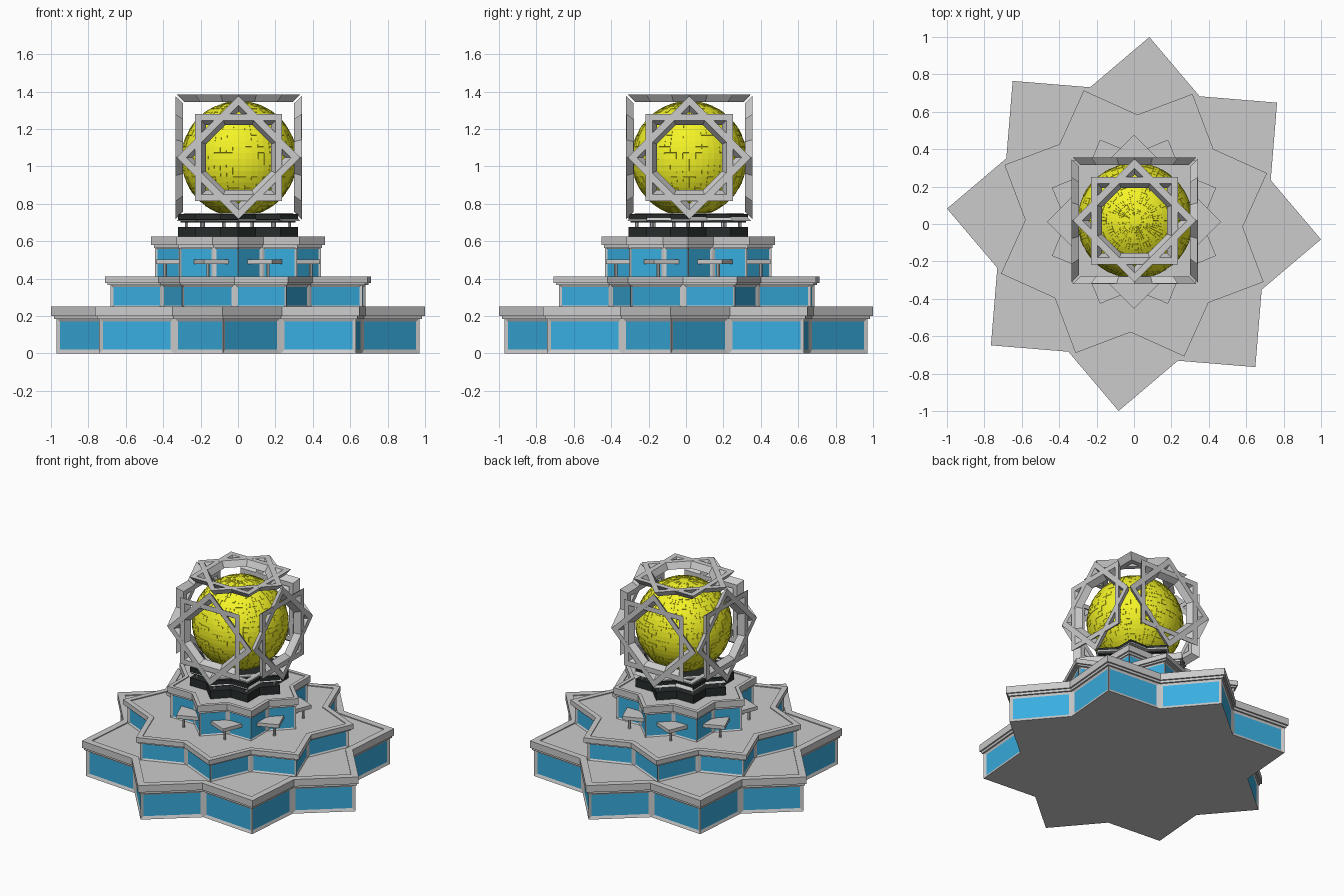
import bpy, bmesh, math, random
from mathutils import Vector

if "Cube" in bpy.data.objects:
    bpy.data.objects.remove(bpy.data.objects["Cube"])

random.seed(4)


def material(name, color):
    m = bpy.data.materials.new(name)
    m.diffuse_color = (*color, 1)
    m.use_nodes = True
    m.node_tree.nodes["Principled BSDF"].inputs["Base Color"].default_value = m.diffuse_color
    return m


GREY = material("stone_grey", (0.62, 0.62, 0.62))
BLUE = material("window_blue", (0.04, 0.42, 0.74))
BLACK = material("black", (0.02, 0.025, 0.025))
YELLOW = material("yellow", (0.9, 0.9, 0.02))


def make(name, bm, *mats):
    bmesh.ops.recalc_face_normals(bm, faces=bm.faces)
    me = bpy.data.meshes.new(name)
    bm.to_mesh(me)
    bm.free()
    for m in mats:
        me.materials.append(m)
    ob = bpy.data.objects.new(name, me)
    bpy.context.collection.objects.link(ob)
    return ob


# Eight-pointed star made of two overlapping squares
VALLEY = math.cos(math.pi / 4) / math.cos(math.pi / 8)


def star(r, rot, z, c):
    pts = []
    for i in range(16):
        a = math.radians(rot + 22.5 * i)
        k = r if i % 2 == 0 else r * VALLEY
        pts.append((c[0] + k * math.cos(a), c[1] + k * math.sin(a), z))
    return pts


def star_loft(profile, rot, c):
    """Stack star outlines given as (radius, z) into a closed solid."""
    bm = bmesh.new()
    rings = [[bm.verts.new(p) for p in star(r, rot, z, c)] for r, z in profile]
    sides = []
    for a, b in zip(rings, rings[1:]):
        for i in range(16):
            j = (i + 1) % 16
            sides.append(bm.faces.new((a[i], a[j], b[j], b[i])))
    bm.faces.new(rings[0][::-1])
    bm.faces.new(rings[-1])
    return bm, sides


def tier(name, r, wall_r, rot, z0, z1, z2, frame, rim, c):
    # Walls with recessed blue windows
    bm, sides = star_loft([(wall_r, z0), (wall_r, z1 + 0.005)], rot, c)
    bmesh.ops.recalc_face_normals(bm, faces=bm.faces)
    bmesh.ops.inset_individual(bm, faces=sides, thickness=frame, depth=-0.008,
                               use_even_offset=True)
    for f in sides:
        f.material_index = 1
    make(name + "_walls", bm, GREY, BLUE)
    # Stepped cornice with a slightly sunken roof
    zs = z1 + 0.25 * (z2 - z1)
    bm, _ = star_loft([(r - 0.015, z1), (r - 0.015, zs), (r, zs), (r, z2),
                       (r - rim, z2), (r - rim, z2 - 0.006)], rot, c)
    make(name + "_cornice", bm, GREY)


tier("lower_tier", 1.003, 0.975, -4.7, 0.0, 0.185, 0.25, 0.02, 0.065, (0, 0))
tier("middle_tier", 0.76, 0.73, 20.7, 0.24, 0.365, 0.41, 0.015, 0.05, (0, 0.003))
C = (0.0, 0.012)
tier("upper_tier", 0.465, 0.445, 0, 0.40, 0.565, 0.625, 0.012, 0.035, C)

# Awnings: a second star poking out of the upper tier's valleys
bm, _ = star_loft([(0.475, 0.477), (0.475, 0.502)], 22.5, C)
make("awnings", bm, GREY)


def pegs(name, count, rot, radius, size, z0, z1):
    bm = bmesh.new()
    for i in range(count):
        a = math.radians(rot + 360 / count * i)
        res = bmesh.ops.create_cone(bm, cap_ends=True, segments=8, radius1=size,
                                    radius2=size, depth=z1 - z0)
        bmesh.ops.translate(bm, verts=res["verts"], vec=(
            C[0] + radius * math.cos(a), C[1] + radius * math.sin(a), (z0 + z1) / 2))
    make(name, bm, GREY)


pegs("awning_posts", 8, 22.5, 0.42, 0.009, 0.40, 0.48)

# Black star pedestal: two plates held apart by pegs
bm, _ = star_loft([(0.32, 0.612), (0.32, 0.675)], 0, C)
make("pedestal_lower_plate", bm, BLACK)
bm, _ = star_loft([(0.308, 0.70), (0.308, 0.712), (0.32, 0.715), (0.32, 0.745)], 0, C)
make("pedestal_upper_plate", bm, BLACK)
pegs("pedestal_outer_pegs", 8, 0, 0.275, 0.009, 0.67, 0.705)
pegs("pedestal_inner_pegs", 8, 22.5, 0.2, 0.009, 0.67, 0.705)

# Yellow globe with randomly raised tiles
bm = bmesh.new()
bmesh.ops.create_uvsphere(bm, u_segments=56, v_segments=30, radius=0.308)
tiles = [f for f in bm.faces if len(f.verts) == 4 and random.random() < 0.45]
bmesh.ops.inset_individual(bm, faces=tiles, thickness=0.0008, depth=0.002)
globe = make("globe", bm, YELLOW)
globe.location = (0.006, 0.017, 1.04)

# Cage: a star of two mitred square frames on each of six sides
D, R, BAR, INNER = 0.338, 0.33, 0.05, 0.88
bm = bmesh.new()
for axis in range(3):
    for side in (-1, 1):
        for turn in (0, 45):
            d = D - (0.0006 if turn else 0)

            def loop(radius, scale):
                vs = []
                for k in range(4):
                    a = math.radians(turn + 90 * k)
                    p = Vector((0, 0, 0))
                    p[axis] = side * d
                    p[(axis + 1) % 3] = radius * math.cos(a)
                    p[(axis + 2) % 3] = radius * math.sin(a)
                    vs.append(bm.verts.new(p * scale))
                return vs

            loops = [loop(R, 1), loop(R - BAR, 1), loop(R - BAR, INNER), loop(R, INNER)]
            for n in range(4):
                a, b = loops[n], loops[(n + 1) % 4]
                for k in range(4):
                    j = (k + 1) % 4
                    bm.faces.new((a[k], a[j], b[j], b[k]))
cage = make("star_cage", bm, GREY)
cage.location = (0.003, 0.018, 1.047)
